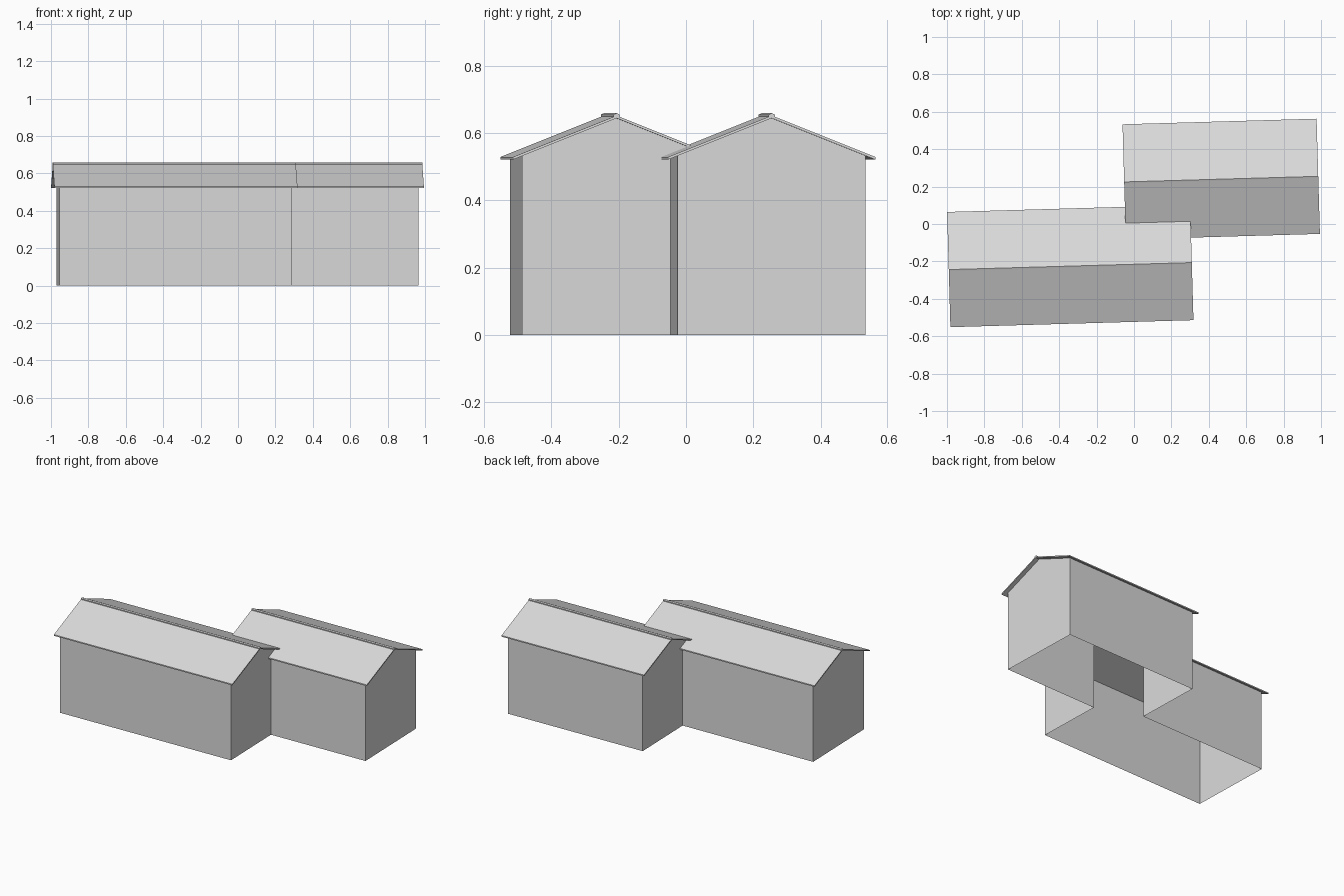
import bpy, bmesh, math
from mathutils import Matrix

if "Cube" in bpy.data.objects:
    bpy.data.objects.remove(bpy.data.objects["Cube"], do_unlink=True)

TURN = Matrix.Rotation(math.radians(1.65), 4, "Z")
PITCH = 0.4          # roof rise over run
RIDGE = 0.652        # top of the roof slabs
THICK = 0.008
HALF, LAP = 0.28, 0.028   # half width of the walls, roof overhang
PEAK = RIDGE - THICK / 2
EAVE = PEAK - PITCH * HALF

# Each wing: left end, right end, ridge position across
FRONT = (-0.969, 0.275, -0.215)
BACK = (-0.018, 0.964, 0.2265)

grey = bpy.data.materials.new("light_grey")
grey.use_nodes = True
colour = (0.7, 0.7, 0.7, 1)
grey.diffuse_color = colour
grey.node_tree.nodes["Principled BSDF"].inputs["Base Color"].default_value = colour


def finish(name, bm):
    bmesh.ops.remove_doubles(bm, verts=bm.verts, dist=0.0001)
    bmesh.ops.recalc_face_normals(bm, faces=bm.faces)
    bm.transform(TURN)
    mesh = bpy.data.meshes.new(name)
    bm.to_mesh(mesh)
    bm.free()
    mesh.materials.append(grey)
    obj = bpy.data.objects.new(name, mesh)
    bpy.context.scene.collection.objects.link(obj)


def polygon(bm, points):
    return bm.faces.new([bm.verts.new(p) for p in points])


def prism(name, profile, x0, x1):
    """Extrude a (y, z) profile along x."""
    bm = bmesh.new()
    face = polygon(bm, [(x0, y, z) for y, z in profile])
    out = bmesh.ops.extrude_face_region(bm, geom=[face])
    moved = [v for v in out["geom"] if isinstance(v, bmesh.types.BMVert)]
    bmesh.ops.translate(bm, verts=moved, vec=(x1 - x0, 0, 0))
    finish(name, bm)


# Outer walls: one stepped outline, open below
f0, f1, fy = FRONT
b0, b1, by = BACK
outline = [(f0, fy - HALF), (f1, fy - HALF), (f1, by - HALF), (b1, by - HALF),
           (b1, by + HALF), (b0, by + HALF), (b0, fy + HALF), (f0, fy + HALF)]
walls = bmesh.new()
for p, q in zip(outline, outline[1:] + outline[:1]):
    polygon(walls, [(*p, 0), (*q, 0), (*q, EAVE), (*p, EAVE)])

# Gables: the two inner ones stop at the valley between the roofs
valley = (fy + by) / 2
valley_z = PEAK - PITCH * (valley - fy)
for x, y in ((f0, fy), (b1, by)):
    polygon(walls, [(x, y - HALF, EAVE), (x, y + HALF, EAVE), (x, y, PEAK)])
for x, y, side, corner in ((f1, fy, -1, by - HALF), (b0, by, 1, fy + HALF)):
    polygon(walls, [(x, y + side * HALF, EAVE), (x, y, PEAK),
                    (x, valley, valley_z), (x, corner, EAVE)])
finish("walls", walls)

# Roofs and ridge caps
for label, (x0, x1, y) in (("front", FRONT), ("back", BACK)):
    w = HALF + LAP
    edge = RIDGE - PITCH * w
    prism(label + "_roof",
          [(y - w, edge), (y, RIDGE), (y + w, edge),
           (y + w, edge - THICK), (y, RIDGE - THICK), (y - w, edge - THICK)],
          x0 - LAP, x1 + LAP)
    cap = 0.009
    prism(label + "_ridge_cap",
          [(y - cap, RIDGE - THICK / 2), (y - cap, RIDGE + 0.003), (y, RIDGE + 0.007),
           (y + cap, RIDGE + 0.003), (y + cap, RIDGE - THICK / 2)],
          x0 - LAP, x1 + LAP)
